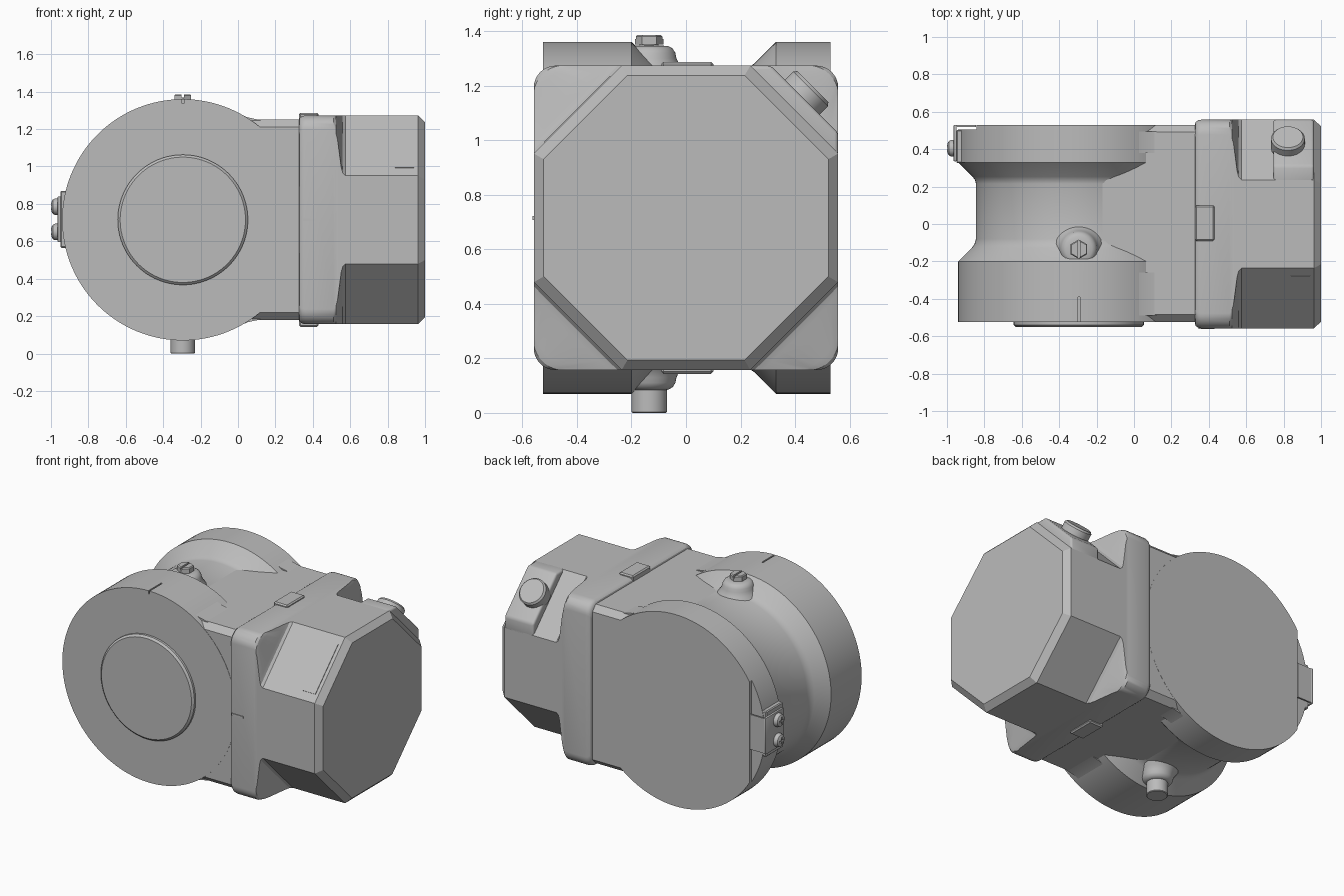
import bpy, bmesh, math
from mathutils import Vector

if "Cube" in bpy.data.objects:
    bpy.data.objects.remove(bpy.data.objects["Cube"])

GREY = (0.5, 0.5, 0.5, 1)
metal = bpy.data.materials.new("plain grey")
metal.use_nodes = True
metal.diffuse_color = GREY
metal.node_tree.nodes["Principled BSDF"].inputs["Base Color"].default_value = GREY

MID = 0.715            # height of the main axis
DRUM_X = -0.295        # drum centre
BOLT_Y = -0.135        # top bolt and bottom pipe
X, Y, Z = Vector((1, 0, 0)), Vector((0, 1, 0)), Vector((0, 0, 1))


def loft(name, rings):
    """Skin a list of equal-length point rings and cap both ends."""
    bm = bmesh.new()
    loops = [[bm.verts.new(p) for p in ring] for ring in rings]
    n = len(loops[0])
    for a, b in zip(loops, loops[1:]):
        for i in range(n):
            j = (i + 1) % n
            bm.faces.new((a[i], a[j], b[j], b[i]))
    bm.faces.new(loops[0])
    bm.faces.new(loops[-1])
    bmesh.ops.recalc_face_normals(bm, faces=bm.faces)
    mesh = bpy.data.meshes.new(name)
    bm.to_mesh(mesh)
    bm.free()
    obj = bpy.data.objects.new(name, mesh)
    bpy.context.collection.objects.link(obj)
    mesh.materials.append(metal)
    return obj


def lathe(name, profile, origin, axis, sides=48):
    """Turn (radius, distance) pairs round an axis."""
    turn = Z.rotation_difference(axis)
    steps = [2 * math.pi * i / sides for i in range(sides)]
    return loft(name, [[Vector(origin) + turn @ Vector((r * math.cos(a), r * math.sin(a), t))
                        for a in steps] for r, t in profile])


def prism(name, outline, direction, start, end):
    return loft(name, [[Vector(p) + direction * d for p in outline] for d in (start, end)])


def box(name, lo, hi):
    (x0, y0, z0), (x1, y1, z1) = lo, hi
    return prism(name, [(x0, y0, 0), (x1, y0, 0), (x1, y1, 0), (x0, y1, 0)], Z, z0, z1)


def section(x, hy, hz, cut, blend=1.0, radius=0.08, shift=0.0, steps=8):
    """Rectangle across x; corners go from rounded (0) to cut straight (1)."""
    corner = []
    for k in range(steps + 1):
        t = k / steps
        a = t * math.pi / 2
        rounded = Vector((radius * (1 - math.cos(a)), radius * (1 - math.sin(a))))
        straight = Vector((cut * t, cut * (1 - t)))
        corner.append(rounded.lerp(straight, blend))
    ring = []
    for sy, sz in ((1, 1), (-1, 1), (-1, -1), (1, -1)):
        pts = corner if sy * sz > 0 else corner[::-1]
        ring += [Vector((x, shift + sy * (hy - c.x), MID + sz * (hz - c.y))) for c in pts]
    return ring


def apply(obj, mod):
    bpy.context.view_layer.objects.active = obj
    bpy.ops.object.modifier_apply(modifier=mod.name)


def bevel(obj, width, segments=3):
    mod = obj.modifiers.new("edge", 'BEVEL')
    mod.width, mod.segments = width, segments
    mod.limit_method, mod.angle_limit = 'ANGLE', math.radians(40)
    apply(obj, mod)
    return obj


def carve(obj, cutter):
    mod = obj.modifiers.new("cut", 'BOOLEAN')
    mod.operation, mod.object, mod.solver = 'DIFFERENCE', cutter, 'EXACT'
    apply(obj, mod)
    bpy.data.objects.remove(cutter)


# Drum with a waist between two flanges
drum = lathe("drum", [(0.645, -0.525), (0.645, -0.2), (0.572, -0.127), (0.558, -0.108),
                      (0.55, -0.08), (0.55, 0.215), (0.555, 0.235), (0.568, 0.253),
                      (0.645, 0.33), (0.645, 0.53)], (DRUM_X, 0, MID), Y, 128)
carve(drum, box("side_recess", (-1.1, 0.505, 0), (-0.842, 0.6, 1.5)))
carve(drum, box("mark_slit", (DRUM_X - 0.005, -0.6, 1.338), (DRUM_X + 0.005, -0.39, 1.5)))

# Round cover on the drum front
lathe("front_cover", [(0.348, -0.5), (0.348, -0.54), (0.335, -0.552)], (DRUM_X, 0, MID), Y, 96)

# Neck joining drum and housing, with ramps running onto the flanges
loft("neck", [section(x, 0.526, 0.535, 0.038, shift=0.003) for x in (DRUM_X, 0.36)])
for side, label in ((1, "upper"), (-1, "lower")):
    outline = [(x, 0, MID + side * h) for x, h in
               ((-0.06, 0.5), (0.0, 0.571), (0.05, 0.548), (0.12, 0.533), (0.12, 0.5))]
    prism(label + "_front_ramp", outline, Y, -0.49, -0.26)
    prism(label + "_back_ramp", outline, Y, 0.38, 0.495)

# Housing: rounded square rim running into an eight-sided end
H, CUT = 0.558, 0.322
rings = [section(x, h, h, CUT, 0) for x, h in
         ((0.325, 0.532), (0.33, 0.545), (0.342, 0.554), (0.36, H), (0.51, H))]
rings += [section(x, H, H, CUT, t) for x, t in
          ((0.523, 0.06), (0.532, 0.2), (0.552, 0.82), (0.56, 0.94), (0.575, 1), (0.962, 1))]
rings.append(section(1.0, 0.522, 0.522, 0.307))
loft("housing", rings)

# Tabs on the rim, above and below, and small marks on both sides
for side, label in ((1, "top"), (-1, "bottom")):
    tab = [(x, 0, MID + side * h) for x, h in
           ((0.325, 0.52), (0.325, 0.572), (0.43, 0.572), (0.43, 0.52))]
    bevel(prism(label + "_tab", tab, Y, -0.09, 0.1), 0.008, 1)
box("front_mark", (0.345, -0.562, 0.708), (0.43, -0.54, 0.722))

# Thin plate on the upper front slope
slope = Vector((0, -1, 1)).normalized()
plate = [(0, -H + 0.04, MID + H - CUT + 0.04), (0, -H + CUT - 0.04, MID + H - 0.04)]
plate += [Vector(p) + slope * 0.004 for p in plate[::-1]]
prism("slope_plate", plate, X, 0.84, 0.94)

# Filler pad and round cap on the upper back slope
pad = [(0, y, z) for y, z in ((H, 0.93), (H, 1.027), (0.312, MID + H), (0.215, MID + H))]
bevel(prism("cap_pad", pad, X, 0.745, 0.962), 0.014)
lathe("cap", [(0.09, -0.03), (0.09, 0.042), (0.08, 0.054)], (0.823, 0.427, 1.158), Vector((0, 1, 1)).normalized())

# Bosses on the drum waist
for side, label in ((1, "top"), (-1, "bottom")):
    lathe(label + "_boss", [(0.135, 0.53), (0.112, 0.56), (0.1, 0.585), (0.096, 0.605),
                            (0.086, 0.621), (0.07, 0.63), (0.04, 0.632)],
          (DRUM_X, BOLT_Y, MID), Z * side if side > 0 else Vector((0, 0, -1)))

# Slotted hexagon bolt on top, pipe stub below
lathe("bolt_neck", [(0.035, 1.3), (0.035, 1.36)], (DRUM_X, BOLT_Y, 0), Z)
bolt = lathe("hex_bolt", [(0.052, 1.35), (0.052, 1.38), (0.046, 1.386)], (DRUM_X, BOLT_Y, 0), Z, 6)
for v in bolt.data.vertices:     # point a corner to the front
    dx, dy = v.co.x - DRUM_X, v.co.y - BOLT_Y
    v.co.x, v.co.y = DRUM_X - dy, BOLT_Y + dx
carve(bolt, box("bolt_slot", (DRUM_X - 0.006, -0.3, 1.37), (DRUM_X + 0.006, 0, 1.5)))
lathe("pipe_stub", [(0.065, 0.15), (0.065, 0.004), (0.061, 0)], (DRUM_X, BOLT_Y, 0), Z)

# Bracket on the side of the back flange, with two screws
bevel(box("bracket_pad", (-0.95, 0.325, 0.565), (-0.9, 0.503, 0.87)), 0.006, 1)
bevel(box("bracket_plate", (-0.965, 0.335, 0.595), (-0.948, 0.53, 0.84)), 0.006, 2)
box("bracket_leg", (-0.955, 0.518, 0.6), (-0.845, 0.528, 0.835))
for z, label in ((0.65, "lower"), (0.785, "upper")):
    screw = lathe(label + "_screw", [(0.044, 0.955), (0.044, 0.978), (0.038, 0.99),
                                     (0.026, 0.997), (0.01, 1.0)], (0, 0.405, z), -X, 32)
    carve(screw, box("slot", (-1.1, 0.38, z - 0.005), (-0.988, 0.43, z + 0.005)))
    carve(screw, box("slot", (-1.1, 0.4, z - 0.025), (-0.988, 0.41, z + 0.025)))

# Smooth the curved faces, keep the hard edges
bpy.ops.object.select_all(action='DESELECT')
for obj in bpy.context.collection.objects:
    if obj.type == 'MESH' and metal.name in obj.data.materials:
        obj.select_set(True)
        bpy.context.view_layer.objects.active = obj
bpy.ops.object.shade_smooth_by_angle(angle=math.radians(30))
